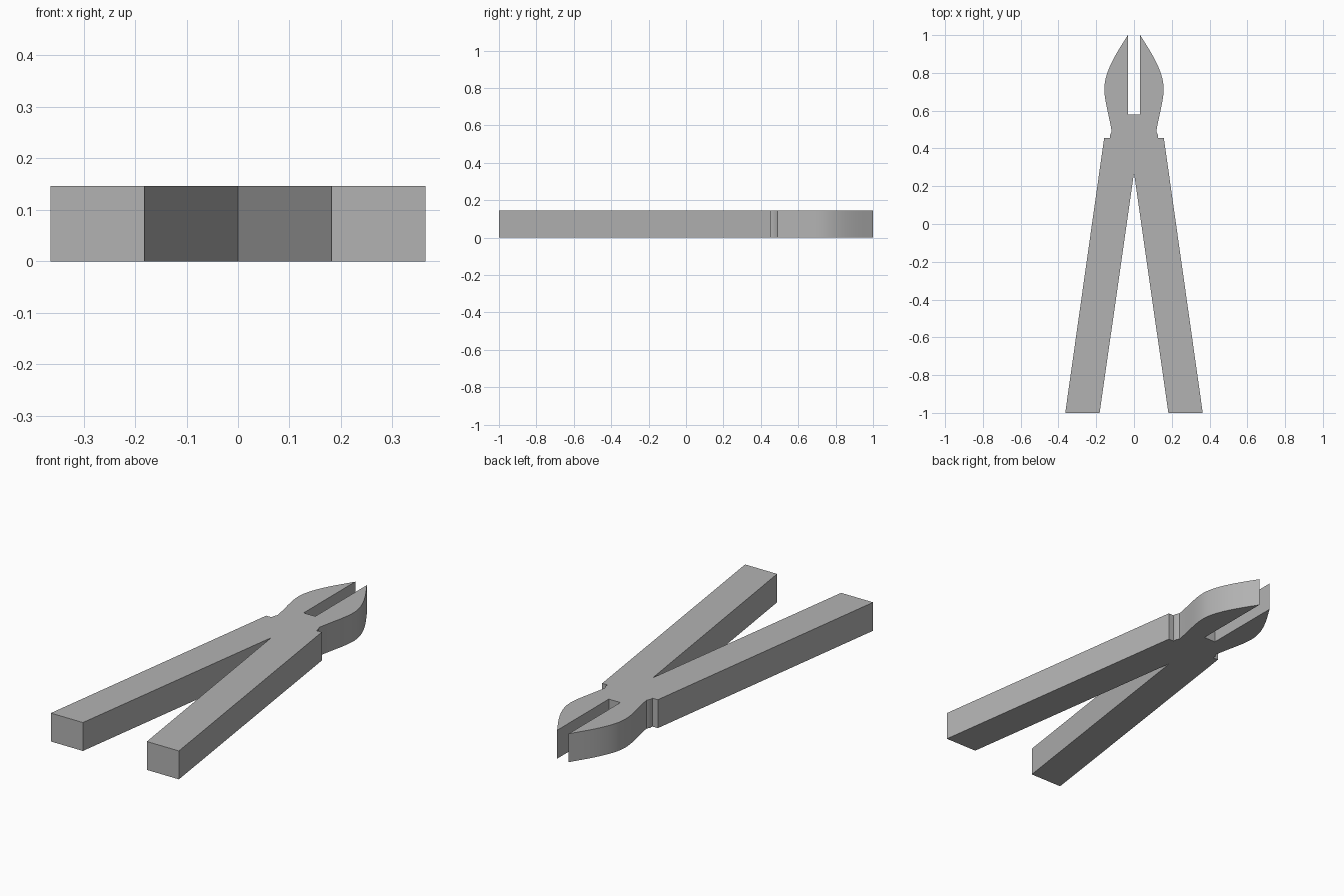
import bpy
import bmesh
from mathutils import Vector
from mathutils.geometry import interpolate_bezier

cube = bpy.data.objects.get("Cube")
if cube:
    bpy.data.objects.remove(cube, do_unlink=True)

THICKNESS = 0.146

steel = bpy.data.materials.new("grey steel")
steel.use_nodes = True
colour = (0.45, 0.45, 0.45, 1)
steel.diffuse_color = colour
steel.node_tree.nodes["Principled BSDF"].inputs["Base Color"].default_value = colour


def curve(a, b, c, d, steps=12):
    """Sampled curved edge from a to d, bent towards b and c."""
    points = interpolate_bezier(*(Vector(p) for p in (a, b, c, d)), steps)
    return [(p[0], p[1]) for p in points]


# Half outline: jaw slot, curved jaw, neck, then handle down to the crotch
jaw = curve((0.033, 1), (0.075, 0.93), (0.155, 0.82), (0.157, 0.72))
jaw += curve((0.157, 0.72), (0.157, 0.65), (0.135, 0.59), (0.118, 0.49))[1:]
neck = [(0.127, 0.472), (0.127, 0.455)]
handle = [(0.158, 0.455), (0.364, -1), (0.182, -1)]
half = [(0.033, 0.58)] + jaw + neck + handle
outline = half + [(0, 0.27)] + [(-x, y) for x, y in reversed(half)]

# Extrude the mirrored outline into one solid tool
bm = bmesh.new()
base = bm.faces.new([bm.verts.new((x, y, 0)) for x, y in outline])
top = bmesh.ops.extrude_face_region(bm, geom=[base], use_keep_orig=True)["geom"]
bmesh.ops.translate(bm, vec=(0, 0, THICKNESS),
                    verts=[v for v in top if isinstance(v, bmesh.types.BMVert)])
bmesh.ops.recalc_face_normals(bm, faces=bm.faces)
mesh = bpy.data.meshes.new("pliers")
bm.to_mesh(mesh)
bm.free()
mesh.materials.append(steel)
pliers = bpy.data.objects.new("pliers", mesh)
bpy.context.collection.objects.link(pliers)

# Smooth curved jaws, crisp edges elsewhere
bpy.ops.object.select_all(action="DESELECT")
pliers.select_set(True)
bpy.context.view_layer.objects.active = pliers
bpy.ops.object.shade_smooth_by_angle(angle=0.5)
